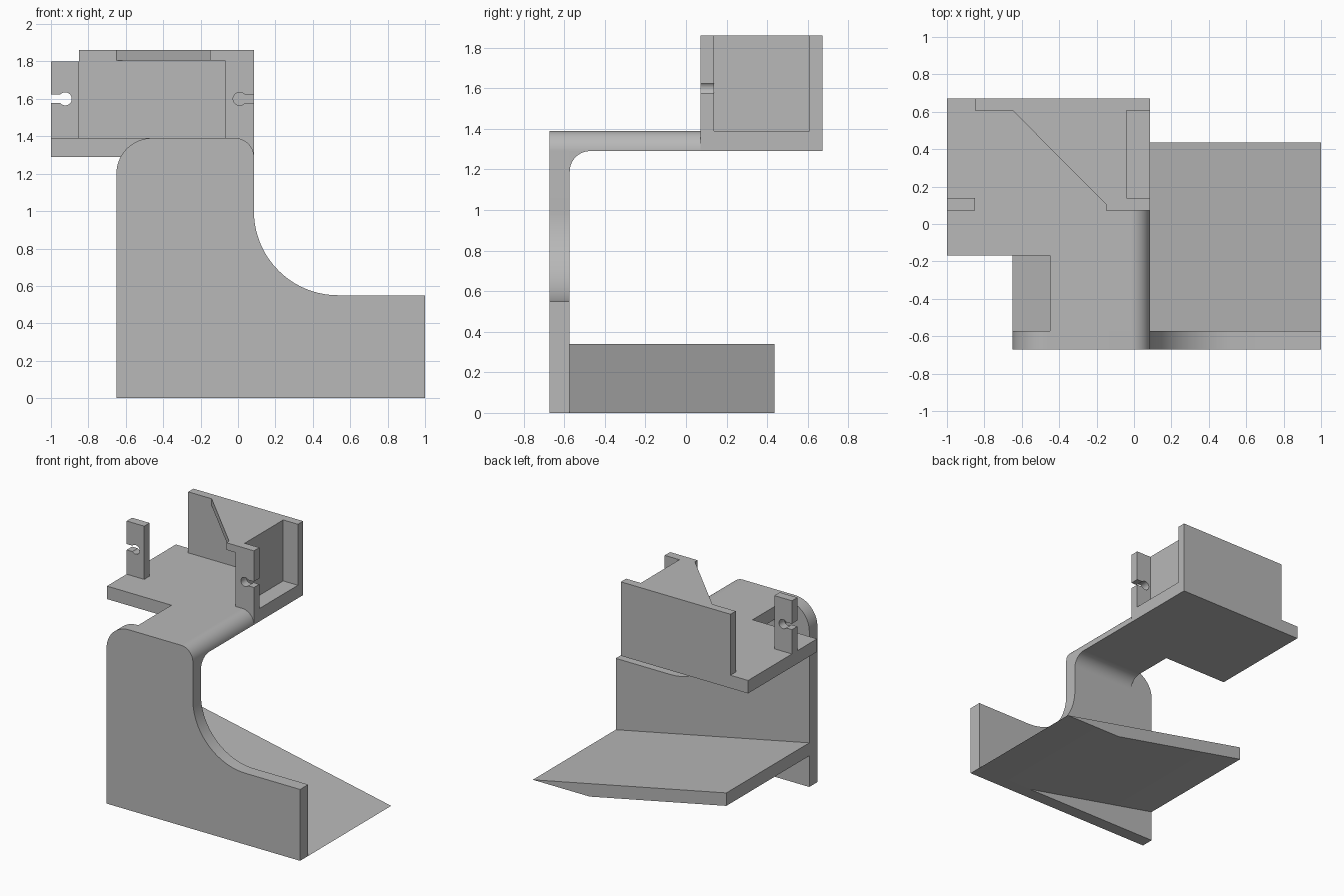
import bpy
import bmesh
from math import sin, cos, pi, radians
from mathutils import Vector

cube = bpy.data.objects.get("Cube")
if cube:
    bpy.data.objects.remove(cube, do_unlink=True)

grey = bpy.data.materials.new("plain_grey")
grey.use_nodes = True
grey.diffuse_color = (0.48, 0.48, 0.48, 1)
grey.node_tree.nodes["Principled BSDF"].inputs["Base Color"].default_value = (0.48, 0.48, 0.48, 1)

# Key levels shared by several parts
LEFT, EDGE, FOOT = -0.65, 0.085, 1.0
FRONT, INNER, BACK = -0.672, -0.573, 0.672
POST_Y0, POST_Y1, WALL_Y = 0.072, 0.138, 0.608
SHELF_Z0, SHELF_Z1, ROOF_Z, TOP = 1.29, 1.39, 1.805, 1.86


def arc(cx, cy, r, a0, a1, n=20):
    """Points on an arc, angles in degrees."""
    angles = [radians(a0 + (a1 - a0) * i / n) for i in range(n + 1)]
    return [(cx + r * cos(a), cy + r * sin(a)) for a in angles]


def prism(name, pts, axis, lo, hi):
    """Extrude a flat outline along one axis from lo to hi."""
    place = {"x": lambda a, b, d: (d, a, b),
             "y": lambda a, b, d: (a, d, b),
             "z": lambda a, b, d: (a, b, d)}[axis]
    bm = bmesh.new()
    face = bm.faces.new([bm.verts.new(place(a, b, lo)) for a, b in pts])
    grown = bmesh.ops.extrude_face_region(bm, geom=[face], use_keep_orig=True)
    verts = [g for g in grown["geom"] if isinstance(g, bmesh.types.BMVert)]
    bmesh.ops.translate(bm, verts=verts, vec=Vector(place(0, 0, hi - lo)))
    bmesh.ops.recalc_face_normals(bm, faces=bm.faces)
    mesh = bpy.data.meshes.new(name)
    bm.to_mesh(mesh)
    bm.free()
    mesh.materials.append(grey)
    obj = bpy.data.objects.new(name, mesh)
    bpy.context.collection.objects.link(obj)
    bpy.ops.object.select_all(action="DESELECT")
    obj.select_set(True)
    bpy.context.view_layer.objects.active = obj
    bpy.ops.object.shade_smooth_by_angle(angle=radians(30))
    return obj


def rect(a0, a1, b0, b1):
    return [(a0, b0), (a1, b0), (a1, b1), (a0, b1)]


def keyhole_post(name, closed, opened, z0, z1):
    """Post with a round hole that opens to one side through a slot."""
    side = 1 if opened > closed else -1
    hole = arc(opened - side * 0.076, 1.6, 0.035, 40, 320, 28)
    if side < 0:
        hole = [(2 * (opened + 0.076) - x, z) for x, z in hole]
    slot_top, slot_low = hole[0][1], hole[-1][1]
    outline = [(closed, z0), (closed, z1), (opened, z1), (opened, slot_top)]
    outline += hole + [(opened, slot_low), (opened, z0)]
    return prism(name, outline, "y", POST_Y0, POST_Y1)


# Front plate with rounded shoulders and a sweeping foot
plate = [(LEFT, 0), (FOOT, 0), (FOOT, 0.55)]
plate += arc(EDGE + 0.45, 1.0, 0.45, 270, 180, 32)
plate += arc(EDGE - 0.1, SHELF_Z0, 0.1, 0, 90)
plate += arc(LEFT + 0.19, SHELF_Z1 - 0.19, 0.19, 90, 180)
prism("front_plate", plate, "y", FRONT, INNER)

# Sloping tray that tapers to the ground
tray = [(FOOT, 0), (LEFT, 0.34), (LEFT, 0.24), (0.515, 0)]
prism("sloping_tray", tray, "y", INNER, 0.437)

# Shelf, its rounded side and the fillet under it
neck = EDGE - 0.1
shelf = [(-1, BACK), (-1, -0.168), (-0.45, -0.168), (-0.45, INNER),
         (neck, INNER), (neck, POST_Y0), (EDGE, POST_Y0), (EDGE, BACK)]
prism("shelf", shelf, "z", SHELF_Z0, SHELF_Z1)
round_side = [(neck, SHELF_Z0)] + arc(neck, SHELF_Z0, 0.1, 0, 90)
prism("shelf_round_side", round_side, "y", INNER, POST_Y0)
fillet = [(INNER, SHELF_Z0)] + arc(INNER + 0.1, SHELF_Z0 - 0.1, 0.1, 90, 180)
prism("shelf_fillet", fillet, "x", -0.45, EDGE)

# Housing: back wall, pocket wall and roof with a diagonal front
prism("back_wall", rect(-0.85, EDGE, WALL_Y, BACK), "z", SHELF_Z1, TOP)
prism("pocket_wall", rect(-0.07, -0.04, POST_Y1, WALL_Y), "z", SHELF_Z1, ROOF_Z)
roof = [(LEFT, WALL_Y), (-0.15, 0.105), (-0.15, POST_Y0), (-0.07, POST_Y0),
        (-0.07, POST_Y1), (-0.04, POST_Y1), (-0.04, WALL_Y)]
prism("roof", roof, "z", ROOF_Z, TOP)

# Slotted posts facing outward on both sides
keyhole_post("pocket_post", -0.07, EDGE, SHELF_Z1, TOP)
keyhole_post("free_post", -0.85, -1.0, SHELF_Z1, 1.8)
